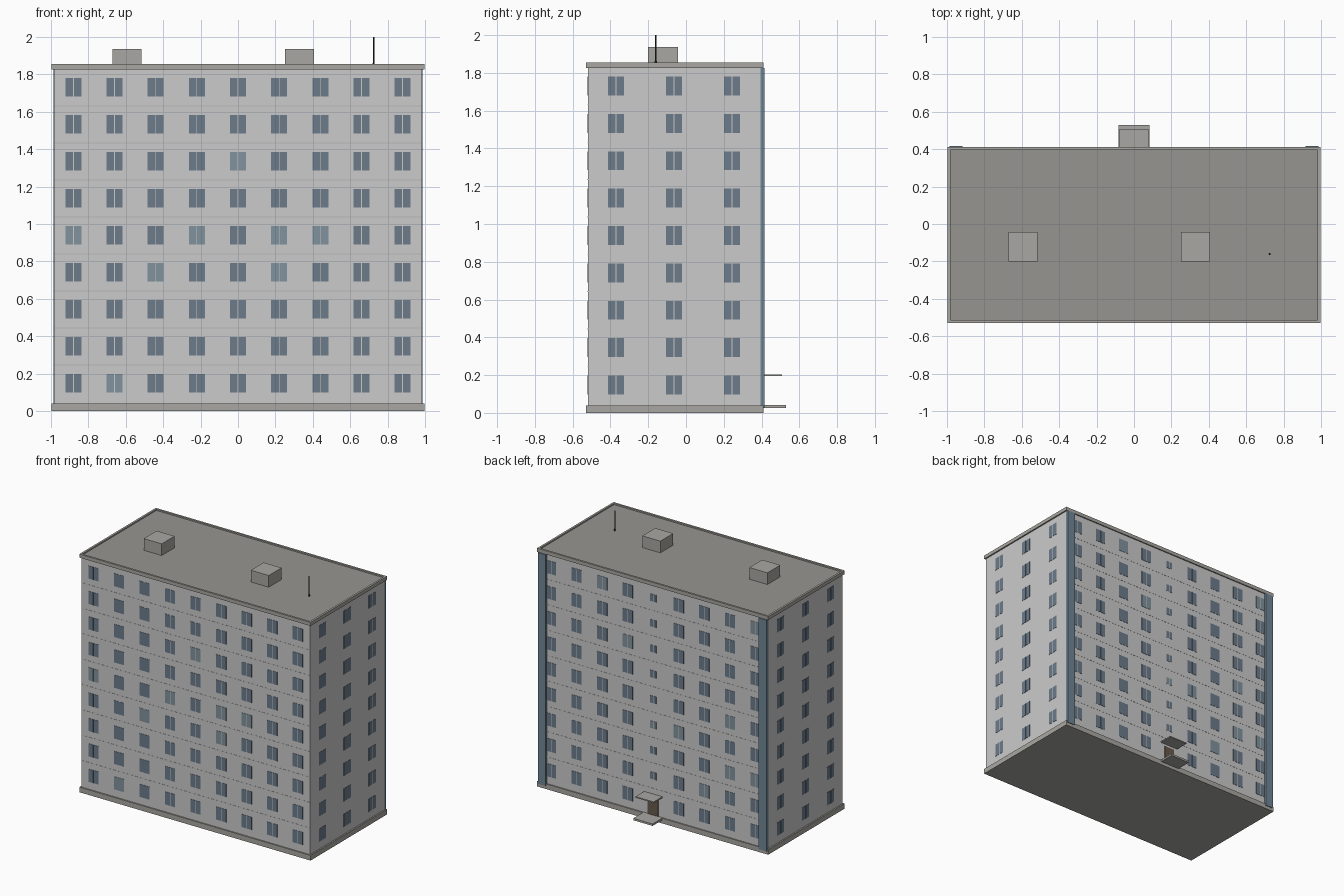
import bpy, bmesh, random
from mathutils import Vector

if "Cube" in bpy.data.objects:
    bpy.data.objects.remove(bpy.data.objects["Cube"])

random.seed(4)


def material(name, rgb):
    m = bpy.data.materials.new(name)
    m.diffuse_color = (*rgb, 1)
    m.use_nodes = True
    m.node_tree.nodes["Principled BSDF"].inputs["Base Color"].default_value = m.diffuse_color
    return m


WALL = material("concrete", (0.62, 0.62, 0.62))
TRIM = material("warm_grey", (0.40, 0.39, 0.36))
ROOF = material("roofing", (0.31, 0.30, 0.28))
SEAM = material("joint", (0.48, 0.48, 0.48))
GLASS = material("glass", (0.15, 0.20, 0.26))
PALE = material("pale_glass", (0.22, 0.29, 0.34))
BLUE = material("blue_panel", (0.16, 0.24, 0.30))
WOOD = material("brown_door", (0.14, 0.10, 0.07))
DARK = material("dark_metal", (0.03, 0.03, 0.03))


def add_box(bm, lo, hi):
    lo, hi = Vector(lo), Vector(hi)
    verts = bmesh.ops.create_cube(bm, size=1)["verts"]
    for v in verts:
        v.co = (lo + hi) / 2 + v.co * (hi - lo)


def finish(bm, name, mats):
    me = bpy.data.meshes.new(name)
    bm.to_mesh(me)
    bm.free()
    for m in mats:
        me.materials.append(m)
    ob = bpy.data.objects.new(name, me)
    bpy.context.collection.objects.link(ob)
    return ob


def boxes(name, spans, mat):
    bm = bmesh.new()
    for lo, hi in spans:
        add_box(bm, lo, hi)
    return finish(bm, name, [mat])


X, Y0, Y1 = 0.985, -0.52, 0.402
FLOORS = [0.148 + 0.1978 * i for i in range(9)]
COLS = [0.22 * (i - 4) for i in range(9)]
SIDE_COLS = [-0.37, -0.063, 0.244]
T = 0.002  # how far glass stands proud of the wall

# Main block, plinth and floor joints on the long sides
boxes("walls", [((-X, Y0, 0.03), (X, Y1, 1.835))], WALL)
boxes("plinth", [((-0.996, -0.53, 0), (0.996, 0.411, 0.04))], TRIM)
boxes("floor_joints", [((-X, y - 0.001, z + 0.0965), (X, y + 0.001, z + 0.1005))
                       for z in FLOORS[:-1] for y in (Y0, Y1)], SEAM)

# Roof slab with a low raised rim
bm = bmesh.new()
add_box(bm, (-0.996, -0.53, 1.827), (0.996, 0.411, 1.855))
bm.faces.ensure_lookup_table()
top = max(bm.faces, key=lambda f: f.calc_center_median().z)
bmesh.ops.inset_region(bm, faces=[top], thickness=0.022)
inner = bmesh.ops.extrude_discrete_faces(bm, faces=[top])["faces"][0]
bmesh.ops.translate(bm, vec=(0, 0, -0.01), verts=inner.verts)
inner.material_index = 1
bm.normal_update()
finish(bm, "roof", [TRIM, ROOF])

# Rooftop vents and aerial
boxes("roof_vents", [((x, -0.2, 1.84), (x + 0.155, -0.042, 1.936))
                     for x in (-0.672, 0.25)], TRIM)
for name, r, z0, z1 in (("aerial", 0.004, 1.84, 2.0), ("aerial_base", 0.006, 1.84, 1.862)):
    bm = bmesh.new()
    bmesh.ops.create_cone(bm, cap_ends=True, segments=8, radius1=r, radius2=r, depth=z1 - z0)
    bmesh.ops.translate(bm, vec=(0.725, -0.16, (z0 + z1) / 2), verts=bm.verts)
    finish(bm, name, [DARK])


# Two-pane windows, sorted into normal and pale glass
def panes(c, z, w, h, gap):
    for s in (-1, 1):
        a, b = sorted((c + s * gap / 2, c + s * w / 2))
        yield a, b, z - h / 2, z + h / 2


def facade(name, cells, place, pale):
    groups = {False: [], True: []}
    for i, j, c, z, small in cells:
        size = (0.052, 0.056, 0.004) if small else (0.086, 0.1, 0.004)
        groups[(i, j) in pale] += [place(*p) for p in panes(c, z, *size)]
    for is_pale, spans in groups.items():
        if spans:
            boxes(name + ("_pale_windows" if is_pale else "_windows"),
                  spans, PALE if is_pale else GLASS)


def long_side(y):
    return lambda a, b, z0, z1: ((a, y - T, z0), (b, y + T, z1))


def short_side(x):
    return lambda a, b, z0, z1: ((x - T, a, z0), (x + T, b, z1))


front = [(i, j, x, z, False) for i, x in enumerate(COLS) for j, z in enumerate(FLOORS)]
back = [(i, j, x, z, i == 4) for i, j, x, z, _ in front if (i, j) != (4, 0)]
side = [(i, j, y, z, False) for i, y in enumerate(SIDE_COLS) for j, z in enumerate(FLOORS)]
facade("front", front, long_side(Y0),
       {(4, 6), (0, 4), (3, 4), (5, 4), (6, 4), (2, 3), (5, 3), (1, 0)})
facade("back", back, long_side(Y1),
       {c[:2] for c in random.sample(back, 9)})
facade("right", side, short_side(X), set())
facade("left", side, short_side(-X), set())

# Blue corner strips on the back
boxes("corner_strips", [((s * 0.952 - 0.034, 0.395, 0.025), (s * 0.952 + 0.034, 0.416, 1.826))
                        for s in (-1, 1)], BLUE)

# Entrance: door, canopy and step
boxes("door", [((-0.045, 0.395, 0.04), (0.045, 0.407, 0.175))], WOOD)
boxes("canopy", [((-0.078, 0.395, 0.194), (0.078, 0.508, 0.203))], TRIM)
boxes("entrance_step", [((-0.083, 0.395, 0.026), (0.083, 0.53, 0.041))], TRIM)
